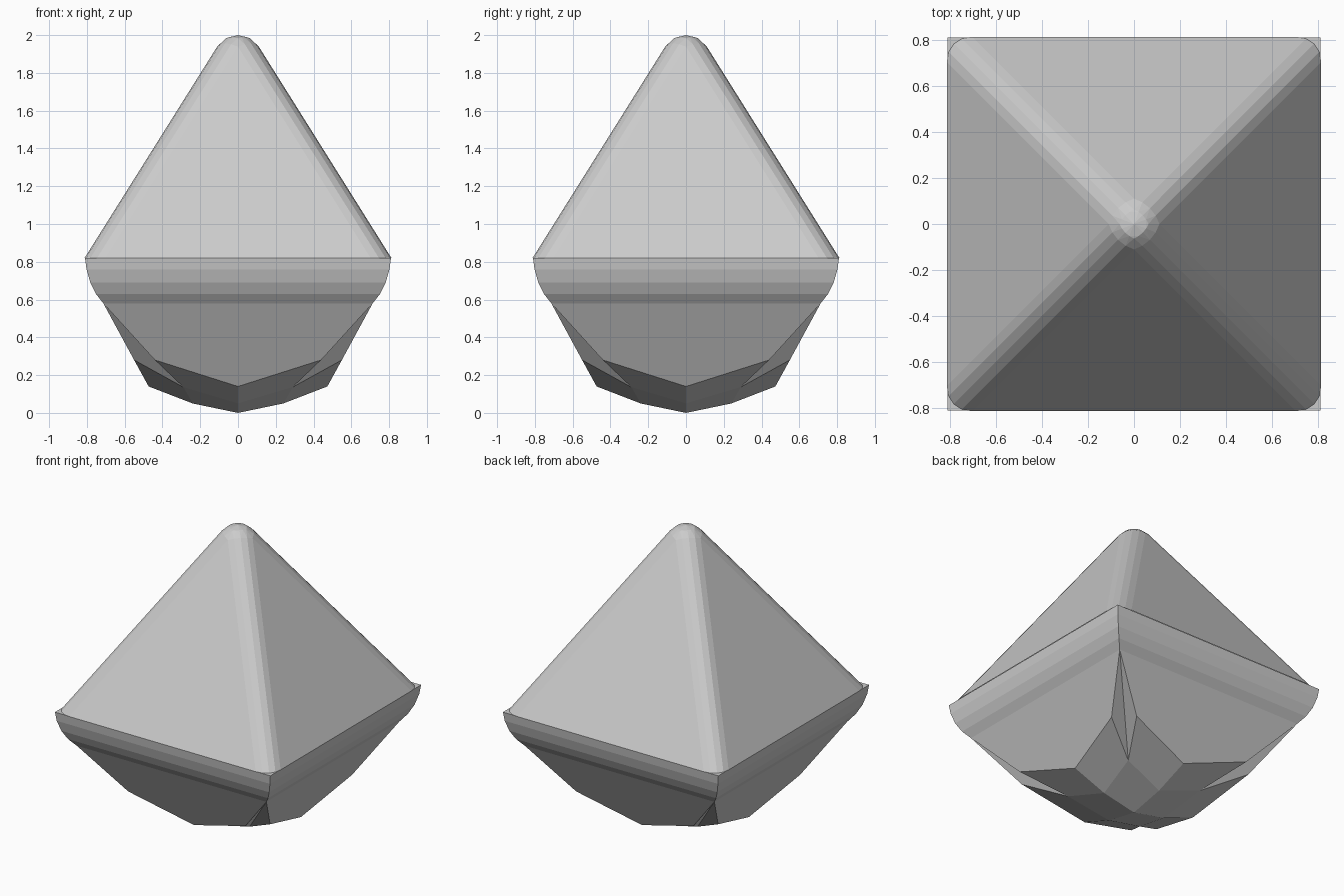
import bpy, bmesh
from math import pi
from mathutils import Matrix, Vector

if "Cube" in bpy.data.objects:
    bpy.data.objects.remove(bpy.data.objects["Cube"])


def make_object(name, bm):
    mesh = bpy.data.meshes.new(name)
    bm.to_mesh(mesh)
    bm.free()
    obj = bpy.data.objects.new(name, mesh)
    bpy.context.collection.objects.link(obj)
    return obj


QUARTERS = [Matrix.Rotation(i * pi / 2, 3, 'Z') for i in range(4)]
GIRDLE_Z = 0.82

# Crown: four-sided pyramid with rolled edges and a rounded tip
R, STEEP, STEPS = 0.13, 1.594, 4
centre = Vector((0, 0, 2 - R))
n1 = Vector((STEEP, 0, 1)).normalized()
n2 = Vector((0, STEEP, 1)).normalized()
up = Vector((0, 0, 1))
slope = Vector((1, 1, -STEEP))
bm = bmesh.new()
bm.verts.new(centre + R * up)
for q in QUARTERS:
    for i in range(STEPS + 1):
        n = n1.slerp(n2, i / STEPS)
        top = centre + R * n
        foot = top + slope * ((top.z - GIRDLE_Z) / STEEP)
        mid = centre + R * n.slerp(up, 0.5)
        for p in (top, foot, mid):
            bm.verts.new(q @ p)
bmesh.ops.remove_doubles(bm, verts=bm.verts, dist=0.0005)
bmesh.ops.convex_hull(bm, input=bm.verts)
bmesh.ops.dissolve_limit(bm, angle_limit=0.01, verts=bm.verts, edges=bm.edges)
bmesh.ops.recalc_face_normals(bm, faces=bm.faces)
base = [f for f in bm.faces if f.normal.z < -0.9]
bmesh.ops.delete(bm, geom=base, context='FACES_ONLY')
make_object("crown", bm)

# Pavilion: curved square girdle above a faceted underside
profile = [(0.81, GIRDLE_Z), (0.802, 0.76), (0.782, 0.69), (0.752, 0.63), (0.713, 0.58)]
bm = bmesh.new()


def add_face(q, points):
    bm.faces.new([bm.verts.new(q @ Vector(p)) for p in points])


w, wz = profile[-1]
tip = (0, 0, 0)
inner, outer = (0, -0.24, 0.05), (0, -0.473, 0.14)
wing, notch, corner = (0.44, -0.55, 0.28), (0.289, -0.289, 0.136), (w, -w, wz)


def flip(p):
    return (-p[0], p[1], p[2])


def turn(p):
    return (-p[1], p[0], p[2])


for q in QUARTERS:
    # girdle bands
    for (a, za), (b, zb) in zip(profile, profile[1:]):
        add_face(q, [(-a, -a, za), (-b, -b, zb), (b, -b, zb), (a, -a, za)])
    # main facet and the two below it
    add_face(q, [flip(corner), flip(wing), outer, wing, corner])
    add_face(q, [inner, notch, wing, outer])
    add_face(q, [inner, outer, flip(wing), flip(notch)])
    # creased corner facets
    wing2 = turn(flip(wing))
    add_face(q, [corner, wing, notch])
    add_face(q, [corner, notch, wing2])
    # bottom facet
    add_face(q, [tip, turn(inner), notch, inner])
# flat top ledge
h = profile[0][0]
add_face(QUARTERS[0], [(-h, -h, GIRDLE_Z), (h, -h, GIRDLE_Z), (h, h, GIRDLE_Z), (-h, h, GIRDLE_Z)])
bmesh.ops.remove_doubles(bm, verts=bm.verts, dist=0.001)
bmesh.ops.recalc_face_normals(bm, faces=bm.faces)
make_object("pavilion", bm)
